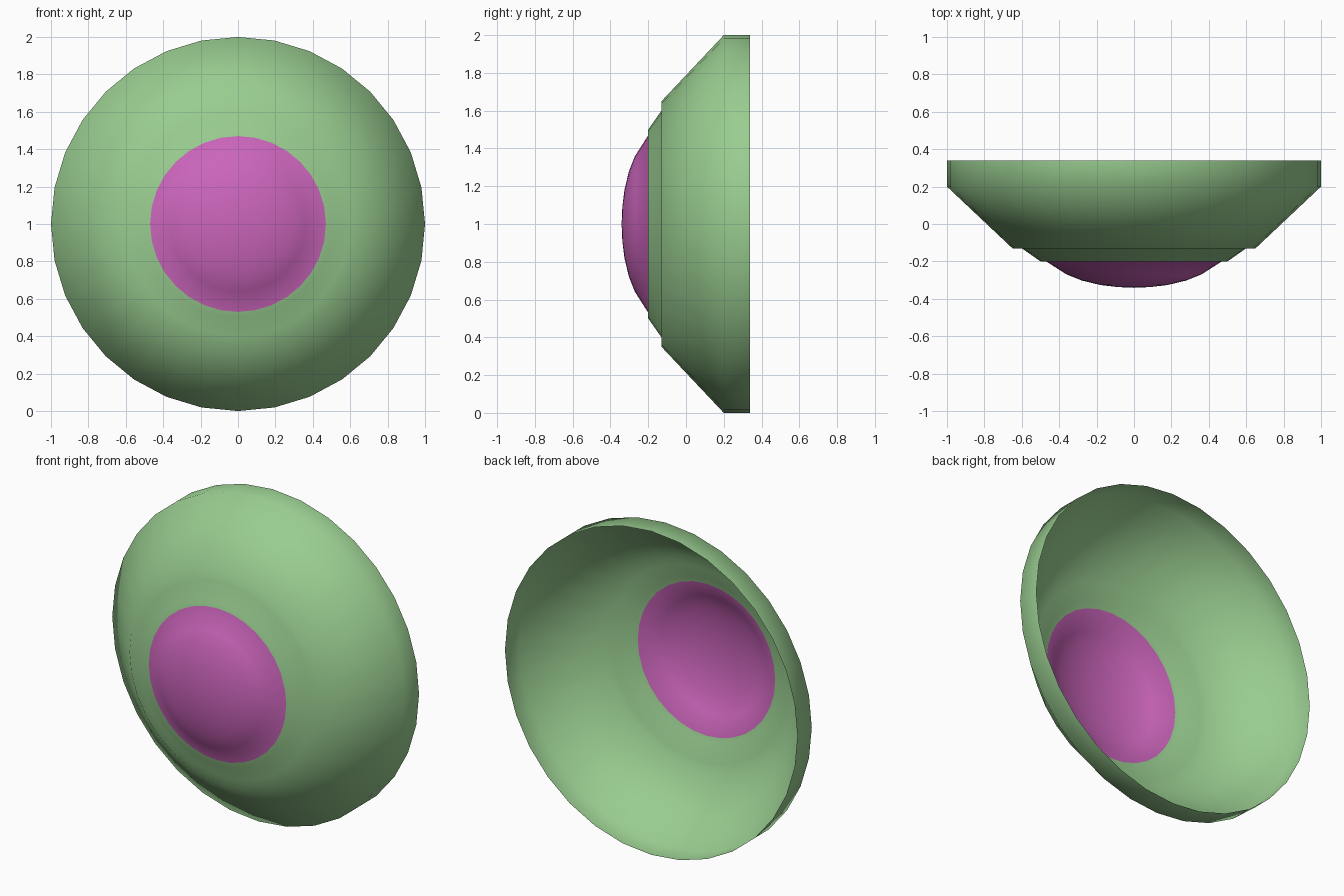
import bpy, bmesh, math
from mathutils import Vector

cube = bpy.data.objects.get("Cube")
if cube:
    bpy.data.objects.remove(cube, do_unlink=True)


def make_material(name, rgb):
    mat = bpy.data.materials.new(name)
    mat.use_nodes = True
    color = (*rgb, 1.0)
    mat.diffuse_color = color
    mat.node_tree.nodes["Principled BSDF"].inputs["Base Color"].default_value = color
    return mat


SIDES = 32
CENTRE = Vector((0, 0, 1))
DOME_RADIUS = 0.47

# Profile of the open shell as (radius, y): rim, cone, step, collar, dome
profile = [(1.0, 0.34), (1.0, 0.2), (0.65, -0.13), (0.60, -0.13),
           (0.5, -0.2), (DOME_RADIUS, -0.2), (0.36, -0.27),
           (0.28, -0.302), (0.18, -0.326), (0.09, -0.337), (0.0, -0.341)]

# Revolve the profile around the front-to-back axis
bm = bmesh.new()
verts = [bm.verts.new(CENTRE + Vector((r, y, 0))) for r, y in profile]
edges = [bm.edges.new(pair) for pair in zip(verts, verts[1:])]
bmesh.ops.spin(bm, geom=verts + edges, cent=CENTRE, axis=(0, 1, 0),
               angle=math.tau, steps=SIDES, use_duplicate=False)
bmesh.ops.remove_doubles(bm, verts=bm.verts, dist=0.0005)

# Face the shell outwards
bm.normal_update()
tip = min(bm.faces, key=lambda f: f.calc_center_median().y)
if tip.normal.y > 0:
    bmesh.ops.reverse_faces(bm, faces=bm.faces)

# Dome faces take the second colour
for face in bm.faces:
    face.smooth = True
    middle = face.calc_center_median() - CENTRE
    face.material_index = int(math.hypot(middle.x, middle.z) < DOME_RADIUS - 0.01)

mesh = bpy.data.meshes.new("domed_bowl")
bm.to_mesh(mesh)
bm.free()
mesh.materials.append(make_material("soft green", (0.32, 0.61, 0.28)))
mesh.materials.append(make_material("magenta", (0.60, 0.13, 0.50)))
bowl = bpy.data.objects.new("domed_bowl", mesh)
bpy.context.collection.objects.link(bowl)
